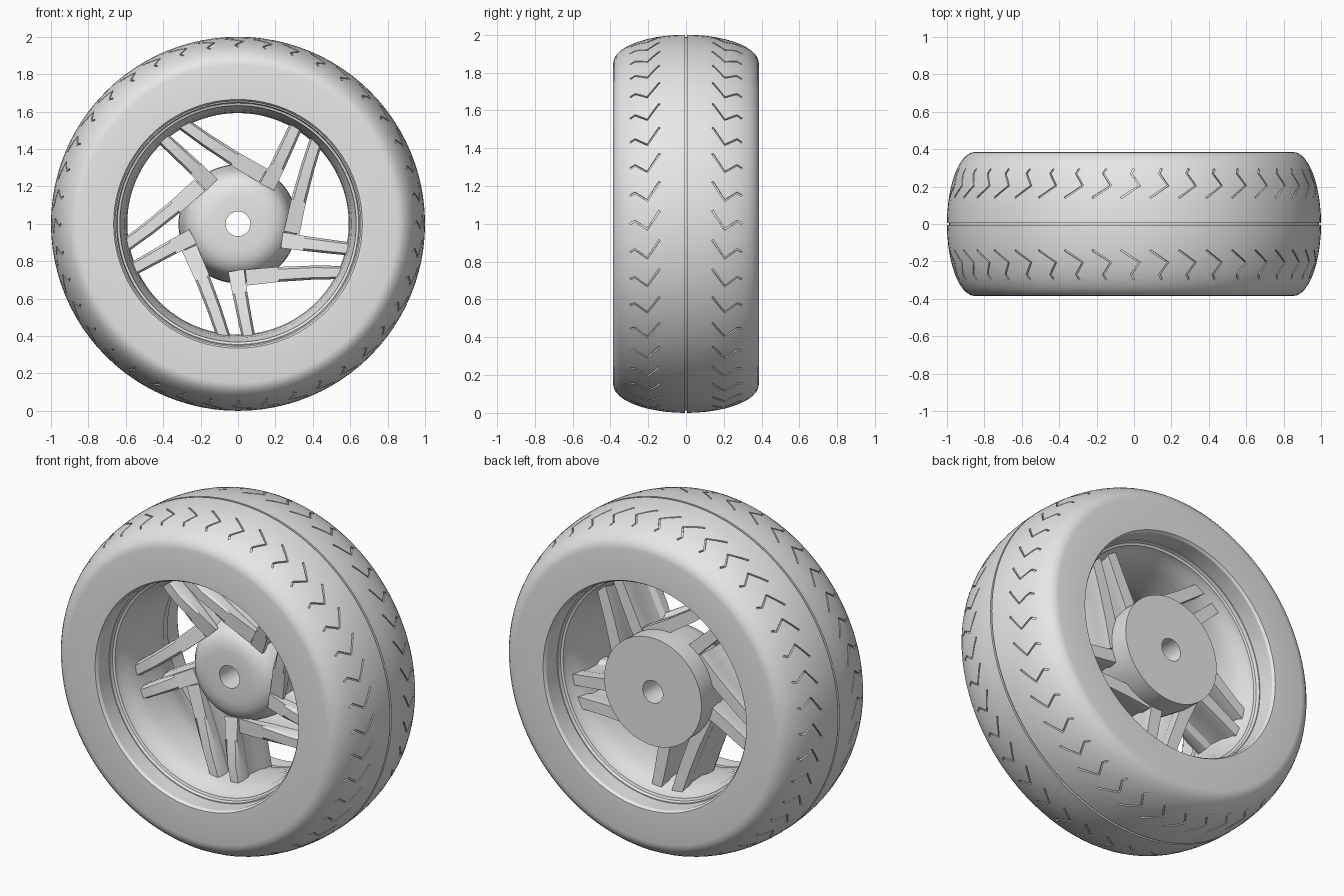
import bpy, bmesh
from math import sin, cos, pi, radians, atan2
from mathutils import Vector

cube = bpy.data.objects.get("Cube")
if cube:
    bpy.data.objects.remove(cube, do_unlink=True)

GREY = (0.8, 0.8, 0.8, 1.0)
metal = bpy.data.materials.new("plain grey")
metal.use_nodes = True
metal.diffuse_color = GREY
next(n for n in metal.node_tree.nodes
     if n.type == 'BSDF_PRINCIPLED').inputs["Base Color"].default_value = GREY


def wheel_point(r, a, y):
    """Point at radius r and angle a around the axle, y along the axle."""
    return Vector((r * cos(a), y, 1 + r * sin(a)))


def loft(bm, rings, closed=False):
    """Skin a row of equal point rings; close into a loop or cap the ends."""
    rows = [[bm.verts.new(p) for p in ring] for ring in rings]
    n = len(rows[0])
    for i in range(len(rows) if closed else len(rows) - 1):
        a, b = rows[i], rows[(i + 1) % len(rows)]
        for j in range(n):
            k = (j + 1) % n
            bm.faces.new((a[j], a[k], b[k], b[j]))
    if not closed:
        bm.faces.new(rows[0])
        bm.faces.new(rows[-1])


def finish(name, bm):
    bmesh.ops.recalc_face_normals(bm, faces=bm.faces)
    mesh = bpy.data.meshes.new(name)
    bm.to_mesh(mesh)
    bm.free()
    mesh.materials.append(metal)
    obj = bpy.data.objects.new(name, mesh)
    bpy.context.collection.objects.link(obj)
    return obj


def activate(obj):
    bpy.ops.object.select_all(action='DESELECT')
    obj.select_set(True)
    bpy.context.view_layer.objects.active = obj


def smooth(obj, angle=32):
    activate(obj)
    bpy.ops.object.shade_smooth_by_angle(angle=radians(angle))


def lathe(name, profile, steps=96):
    bm = bmesh.new()
    loft(bm, [[wheel_point(r, 2 * pi * i / steps, y) for r, y in profile]
              for i in range(steps)], closed=True)
    return finish(name, bm)


# Tyre: flat sidewalls, elliptical crown and a fine centre groove
HALF, SHOULDER, CROWN = 0.385, 0.85, 0.15


def crown_radius(y):
    return SHOULDER + CROWN * (1 - (y / HALF) ** 2) ** 0.5


side = [(0.655, 0.37), (0.665, HALF)]
side += [(SHOULDER + CROWN * cos(t), HALF * sin(t))
         for t in (pi / 2 * (1 - i / 11) for i in range(11))]
side += [(1.0, 0.006), (0.988, 0.006)]
tyre = lathe("tyre", side + [(r, -y) for r, y in reversed(side)])

# Tread: hooked grooves cut in both shoulders, (arc, y) path
HOOK = [(0.10, 0.14), (0.0, 0.205), (0.045, 0.27), (0.03, 0.295)]
GROOVES, WIDTH, DEPTH = 40, 0.005, 0.012
bm = bmesh.new()
for i in range(GROOVES):
    for mirror in (1, -1):
        path = [Vector((s, y)) for s, y in HOOK]
        rings = []
        for j, p in enumerate(path):
            d_in = (p - path[max(j - 1, 0)]).normalized()
            d_out = (path[min(j + 1, len(path) - 1)] - p).normalized()
            d = (d_in + d_out).normalized()
            n = Vector((-d.y, d.x)) * WIDTH
            ring = []
            for q, lift in ((p + n, -DEPTH), (p - n, -DEPTH),
                            (p - n, 0.02), (p + n, 0.02)):
                ring.append(wheel_point(crown_radius(q.y) + lift,
                                        2 * pi * i / GROOVES + q.x - 0.03,
                                        mirror * q.y))
            rings.append(ring)
        loft(bm, rings)
cutter = finish("tread_cutter", bm)
cutter.hide_render = True
cut = tyre.modifiers.new("tread", 'BOOLEAN')
cut.operation, cut.solver, cut.object = 'DIFFERENCE', 'EXACT', cutter
activate(tyre)
bpy.ops.object.modifier_apply(modifier=cut.name)
bpy.data.objects.remove(cutter, do_unlink=True)
smooth(tyre)

# Rim: stepped lips either side of a shallow barrel
lip = [(0.672, 0.27), (0.65, 0.27), (0.645, 0.25), (0.632, 0.245),
       (0.628, 0.21), (0.608, 0.17), (0.597, 0.09)]
rim = lathe("rim", lip + [(0.592, 0)] + [(r, -y) for r, y in reversed(lip)])
smooth(rim)

# Hub: domed front, flat back, axle hole through the middle
hub = lathe("hub", [(0.066, -0.08), (0.15, -0.08), (0.20, -0.073),
                    (0.245, -0.05), (0.275, -0.01), (0.29, 0.05),
                    (0.302, 0.12), (0.315, 0.20), (0.318, 0.31),
                    (0.066, 0.31)], 72)
smooth(hub)

# Spokes: five pairs of ribbed blades, section as (half width, y)
RIB = [(0.35, -0.11), (0.5, -0.08), (0.5, -0.03), (0.3, 0.0),
       (0.3, 0.09), (0.45, 0.13), (0.45, 0.19)]
SECTION = RIB + [(-w, y) for w, y in reversed(RIB)]
BLADES = {
    "long_spokes": [(-0.26, -0.13), (-0.19, -0.29), (-0.125, -0.46), (-0.07, -0.625)],
    "short_spokes": [(-0.01, -0.25), (0.01, -0.37), (0.035, -0.5), (0.06, -0.625)],
}
for name, path in BLADES.items():
    bm = bmesh.new()
    for i in range(5):
        turn = 2 * pi * i / 5
        pts = []
        for x, z in path:
            p = Vector((x, z))
            pts.append(wheel_point(p.length, atan2(z, x) + turn, 0))
        rings = []
        for j, p in enumerate(pts):
            d = (pts[min(j + 1, 3)] - pts[max(j - 1, 0)]).normalized()
            across = Vector((-d.z, 0, d.x)) * (0.085 - 0.005 * j)
            # the front edge dips behind the domed hub face
            rings.append([p + across * w + Vector((0, max(y, -0.05 - 0.03 * j), 0))
                          for w, y in SECTION])
        loft(bm, rings)
    smooth(finish(name, bm), 20)
